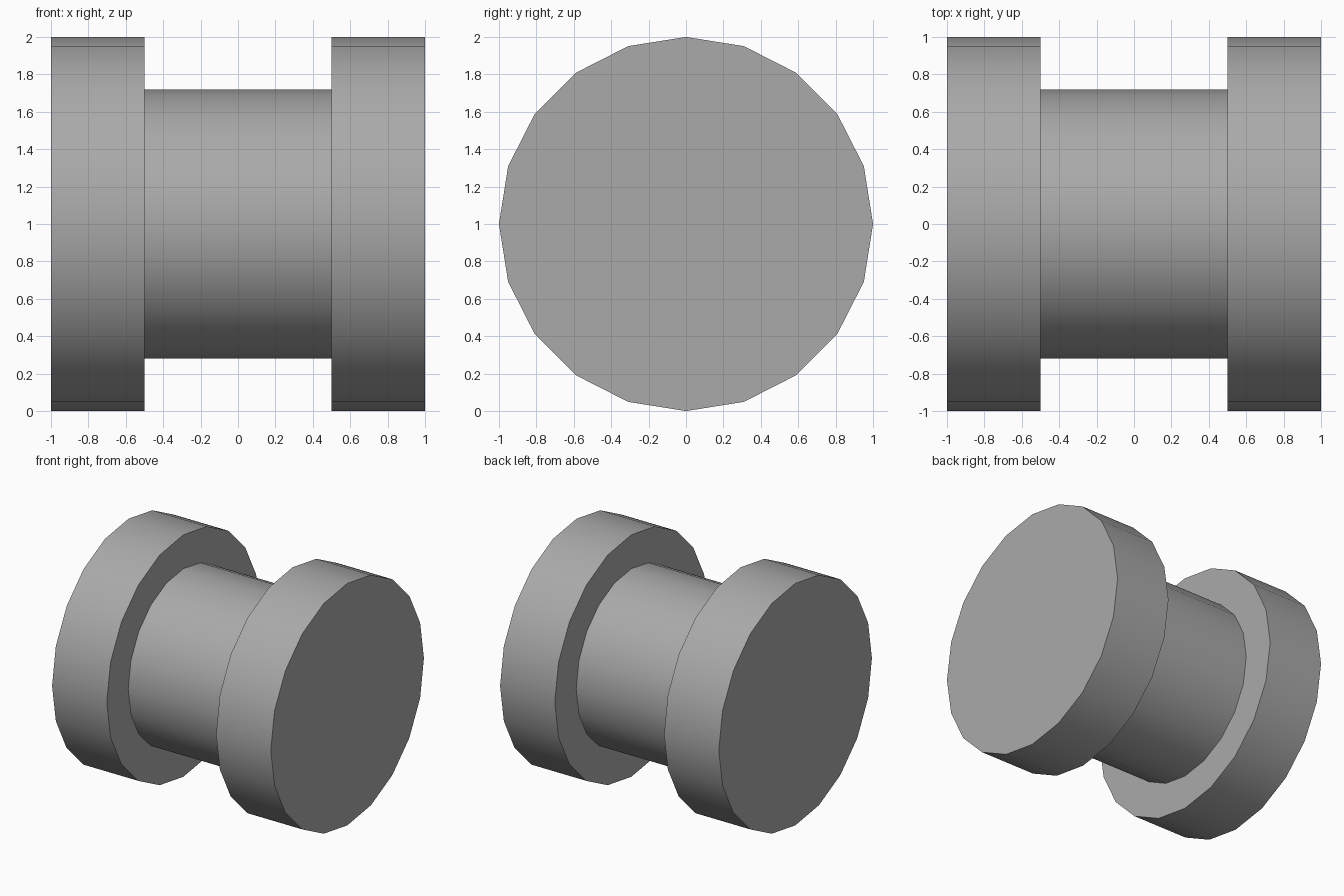
import bpy
import bmesh
import math

if "Cube" in bpy.data.objects:
    bpy.data.objects.remove(bpy.data.objects["Cube"], do_unlink=True)

SIDES = 20
CENTRE_Z = 1.0

# Plain grey finish
grey = bpy.data.materials.new("grey")
grey.use_nodes = True
colour = (0.4, 0.4, 0.4, 1)
grey.diffuse_color = colour
grey.node_tree.nodes["Principled BSDF"].inputs["Base Color"].default_value = colour


def lathe_x(name, profile):
    """Turn a profile of (x, radius) points around the x axis and cap its ends."""
    bm = bmesh.new()
    rings = []
    for x, radius in profile:
        angles = [math.tau * i / SIDES for i in range(SIDES)]
        rings.append([bm.verts.new((x, radius * math.cos(a), radius * math.sin(a)))
                      for a in angles])
    for a, b in zip(rings, rings[1:]):
        for i in range(SIDES):
            j = (i + 1) % SIDES
            bm.faces.new((a[i], a[j], b[j], b[i]))
    bm.faces.new(rings[0])
    bm.faces.new(rings[-1])
    bmesh.ops.recalc_face_normals(bm, faces=bm.faces)
    mesh = bpy.data.meshes.new(name)
    bm.to_mesh(mesh)
    bm.free()
    mesh.materials.append(grey)
    obj = bpy.data.objects.new(name, mesh)
    obj.location.z = CENTRE_Z
    bpy.context.collection.objects.link(obj)
    return obj


# Spool: wide flange, narrow hub, wide flange
half = [(0.5, 0.72), (0.5, 1.0), (1.0, 1.0)]
spool = lathe_x("spool", [(-x, r) for x, r in reversed(half)] + half)

# Smooth round walls with crisp rims
bpy.ops.object.select_all(action='DESELECT')
spool.select_set(True)
bpy.context.view_layer.objects.active = spool
bpy.ops.object.shade_smooth_by_angle(angle=math.radians(30))
